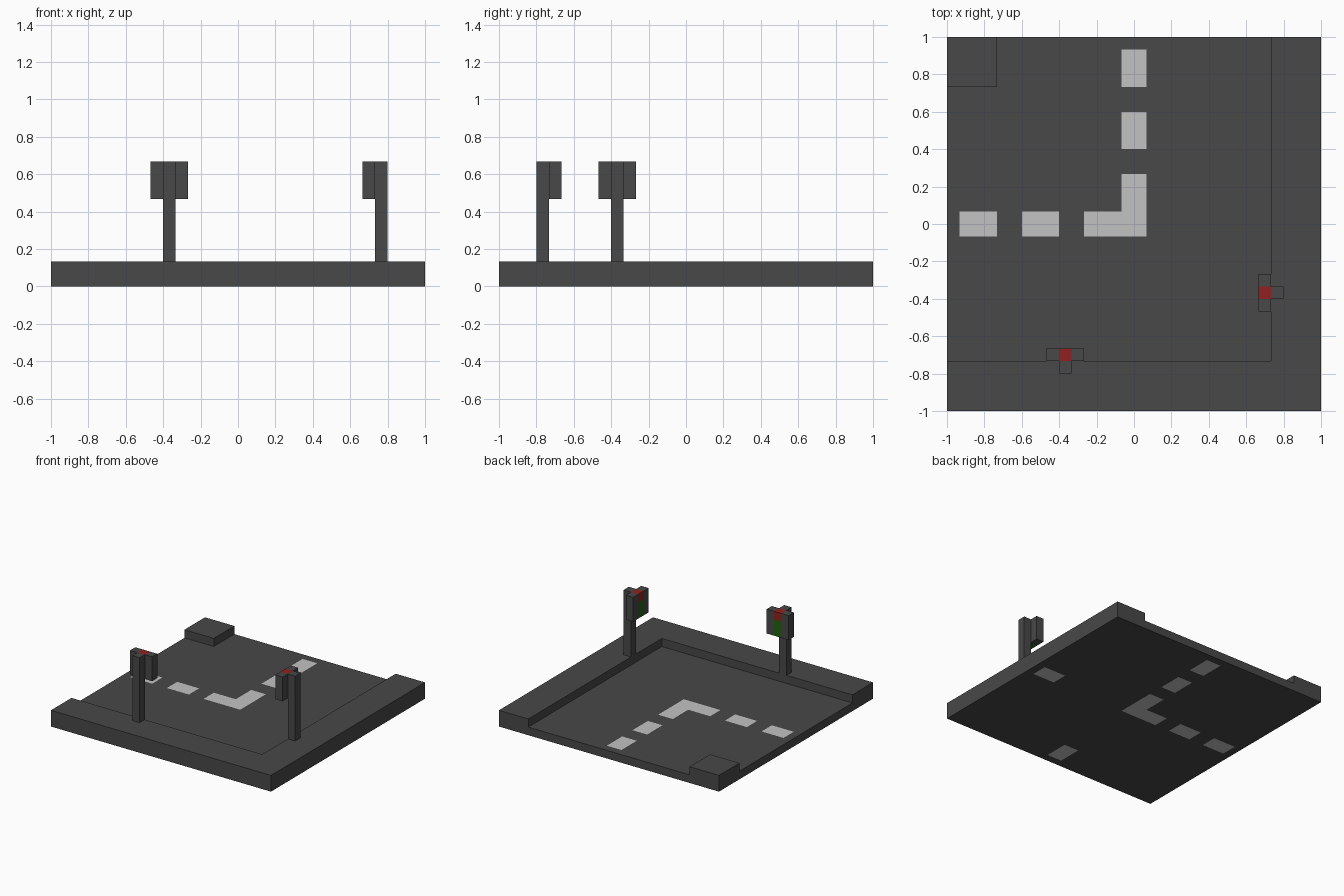
import bpy, bmesh
from mathutils import Vector

if "Cube" in bpy.data.objects:
    bpy.data.objects.remove(bpy.data.objects["Cube"], do_unlink=True)

U = 1 / 15  # one block; the tile is 30 blocks wide


def material(name, rgb):
    m = bpy.data.materials.new(name)
    m.use_nodes = True
    m.diffuse_color = (*rgb, 1)
    m.node_tree.nodes["Principled BSDF"].inputs["Base Color"].default_value = (*rgb, 1)
    return m


ASPHALT = material("dark grey", (0.065, 0.065, 0.065))
PAINT = material("road paint", (0.54, 0.54, 0.54))
RED = material("signal red", (0.28, 0.015, 0.015))
GREEN = material("signal green", (0.015, 0.12, 0.007))


def finish(name, bm, *mats):
    bmesh.ops.recalc_face_normals(bm, faces=bm.faces)
    me = bpy.data.meshes.new(name)
    bm.to_mesh(me)
    bm.free()
    for m in mats:
        me.materials.append(m)
    ob = bpy.data.objects.new(name, me)
    bpy.context.collection.objects.link(ob)
    return ob


def prism(name, outline, z0, z1, mat):
    """Extrude a flat outline, given in blocks, from z0 up to z1."""
    bm = bmesh.new()
    face = bm.faces.new([bm.verts.new((x * U, y * U, z0 * U)) for x, y in outline])
    top = bmesh.ops.extrude_face_region(bm, geom=[face])["geom"]
    bmesh.ops.translate(bm, vec=(0, 0, (z1 - z0) * U),
                        verts=[v for v in top if isinstance(v, bmesh.types.BMVert)])
    return finish(name, bm, mat)


def rect(x0, y0, x1, y1):
    return [(x0, y0), (x1, y0), (x1, y1), (x0, y1)]


# Road slab: markings run right through it, so cut both faces along them
marks = [(-14, -1, -11, 1), (-9, -1, -6, 1), (-4, -1, 1, 1), (11, -1, 14, 1),
         (-1, 11, 1, 14), (-1, 6, 1, 9), (-1, -1, 1, 4), (-1, -14, 1, -11)]
bm = bmesh.new()
bmesh.ops.create_cube(bm, size=1)
bmesh.ops.scale(bm, vec=(30 * U, 30 * U, U), verts=bm.verts)
bmesh.ops.translate(bm, vec=(0, 0, U / 2), verts=bm.verts)
for axis in (0, 1):
    normal = Vector((1, 0, 0)) if axis == 0 else Vector((0, 1, 0))
    for c in sorted({m[i] for m in marks for i in (axis, axis + 2)}):
        bmesh.ops.bisect_plane(bm, geom=bm.verts[:] + bm.edges[:] + bm.faces[:],
                               plane_co=normal * c * U, plane_no=normal)
for f in bm.faces:
    c = f.calc_center_median() / U
    painted = any(a < c.x < d and b < c.y < e for a, b, d, e in marks)
    f.material_index = int(painted and abs(c.z - 0.5) > 0.4)
finish("road_slab", bm, ASPHALT, PAINT)

# Raised pavement along the outer bend and at the inner corner
prism("outer_pavement", [(-15, -15), (15, -15), (15, 15), (11, 15), (11, -11), (-15, -11)],
      1, 2, ASPHALT)
prism("inner_corner_pavement", rect(-15, 11, -11, 15), 1, 2, ASPHALT)


# Traffic lights; the second is the first reflected across the diagonal
def traffic_light(prefix, place):
    def block(name, x0, y0, x1, y1, z0, z1, mat):
        prism(prefix + name, [place(x, y) for x, y in rect(x0, y0, x1, y1)], z0, z1, mat)

    block("_post", -6, -12, -5, -11, 2, 10, ASPHALT)
    block("_housing_side_a", -7, -11, -6, -10, 7, 10, ASPHALT)
    block("_housing_side_b", -5, -11, -4, -10, 7, 10, ASPHALT)
    block("_red_lamp", -6, -11, -5, -10, 9, 10, RED)
    block("_green_lamp", -6, -11, -5, -10, 7, 9, GREEN)


traffic_light("front_light", lambda x, y: (x, y))
traffic_light("side_light", lambda x, y: (-y, x))
